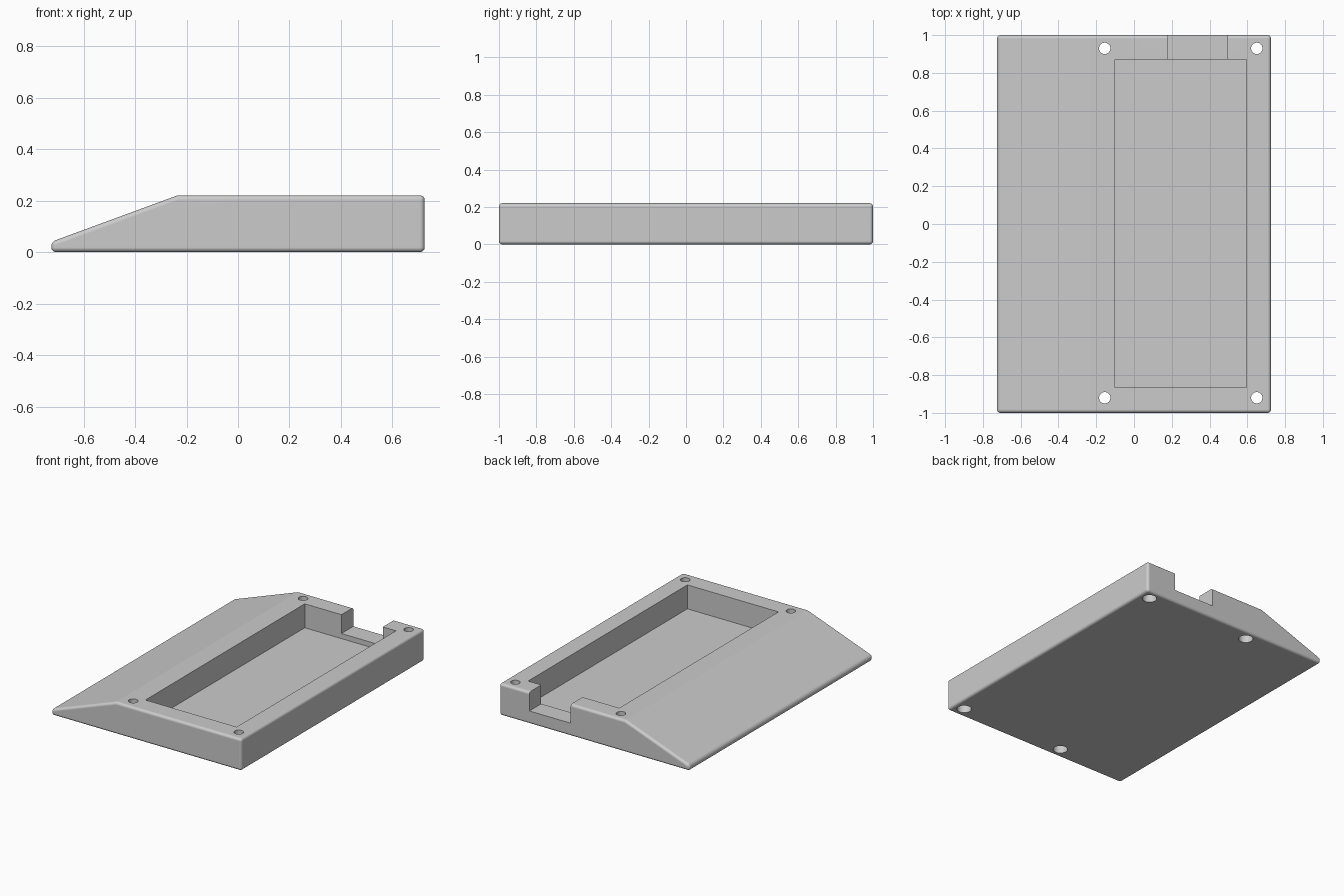
import bpy, bmesh, math

if "Cube" in bpy.data.objects:
    bpy.data.objects.remove(bpy.data.objects["Cube"])

grey = bpy.data.materials.new("light_grey")
grey.diffuse_color = (0.6, 0.6, 0.6, 1)
grey.use_nodes = True
grey.node_tree.nodes["Principled BSDF"].inputs["Base Color"].default_value = grey.diffuse_color


def cut(target, cutter):
    """Subtract the cutter from the target, then remove it."""
    cutter.hide_render = True
    mod = target.modifiers.new("cut", 'BOOLEAN')
    mod.operation, mod.solver, mod.object = 'DIFFERENCE', 'EXACT', cutter
    apply(target, mod)
    bpy.data.objects.remove(cutter)


def apply(obj, mod):
    bpy.ops.object.select_all(action='DESELECT')
    bpy.context.view_layer.objects.active = obj
    obj.select_set(True)
    bpy.ops.object.modifier_apply(modifier=mod.name)


def box(name, x0, x1, y0, y1, z0, z1):
    bpy.ops.mesh.primitive_cube_add(size=1, location=((x0 + x1) / 2, (y0 + y1) / 2, (z0 + z1) / 2))
    obj = bpy.context.object
    obj.name = name
    obj.scale = (x1 - x0, y1 - y0, z1 - z0)
    bpy.ops.object.transform_apply(location=False, rotation=False, scale=True)
    return obj


def cylinder(name, x, y, radius, z0, z1):
    bpy.ops.mesh.primitive_cylinder_add(vertices=48, radius=radius, depth=z1 - z0,
                                        location=(x, y, (z0 + z1) / 2))
    bpy.context.object.name = name
    return bpy.context.object


# Wedge-fronted body: side profile extruded along y
profile = [(-0.725, 0), (0.725, 0), (0.725, 0.22), (-0.235, 0.22), (-0.725, 0.04)]
bm = bmesh.new()
face = bm.faces.new([bm.verts.new((x, -1, z)) for x, z in profile])
ext = bmesh.ops.extrude_face_region(bm, geom=[face])
bmesh.ops.translate(bm, vec=(0, 2, 0),
                    verts=[v for v in ext["geom"] if isinstance(v, bmesh.types.BMVert)])
bmesh.ops.recalc_face_normals(bm, faces=bm.faces)
mesh = bpy.data.meshes.new("case_body")
bm.to_mesh(mesh)
bm.free()
body = bpy.data.objects.new("case_body", mesh)
bpy.context.collection.objects.link(body)
mesh.materials.append(grey)

# Rounded outer edges (the shallow slope crease stays crisp)
bevel = body.modifiers.new("round", 'BEVEL')
bevel.width, bevel.segments = 0.018, 8
bevel.limit_method, bevel.angle_limit = 'ANGLE', math.radians(30)
apply(body, bevel)

# Open tray pocket and the cable notch through the back wall
cut(body, box("pocket_cutter", -0.10, 0.595, -0.865, 0.87, 0.055, 0.4))
cut(body, box("notch_cutter", 0.18, 0.495, 0.80, 1.1, 0.09, 0.4))

# Screw holes with wider recesses underneath
for x in (-0.155, 0.65):
    for y in (-0.92, 0.93):
        cut(body, cylinder("hole_cutter", x, y, 0.03, -0.1, 0.4))
        cut(body, cylinder("recess_cutter", x, y, 0.046, -0.1, 0.09))

# Smooth rounded edges and holes, flat large faces
bpy.ops.object.select_all(action='DESELECT')
body.select_set(True)
bpy.context.view_layer.objects.active = body
bpy.ops.object.shade_smooth_by_angle(angle=math.radians(15))
weighted = body.modifiers.new("flat_faces", 'WEIGHTED_NORMAL')
weighted.keep_sharp = True
